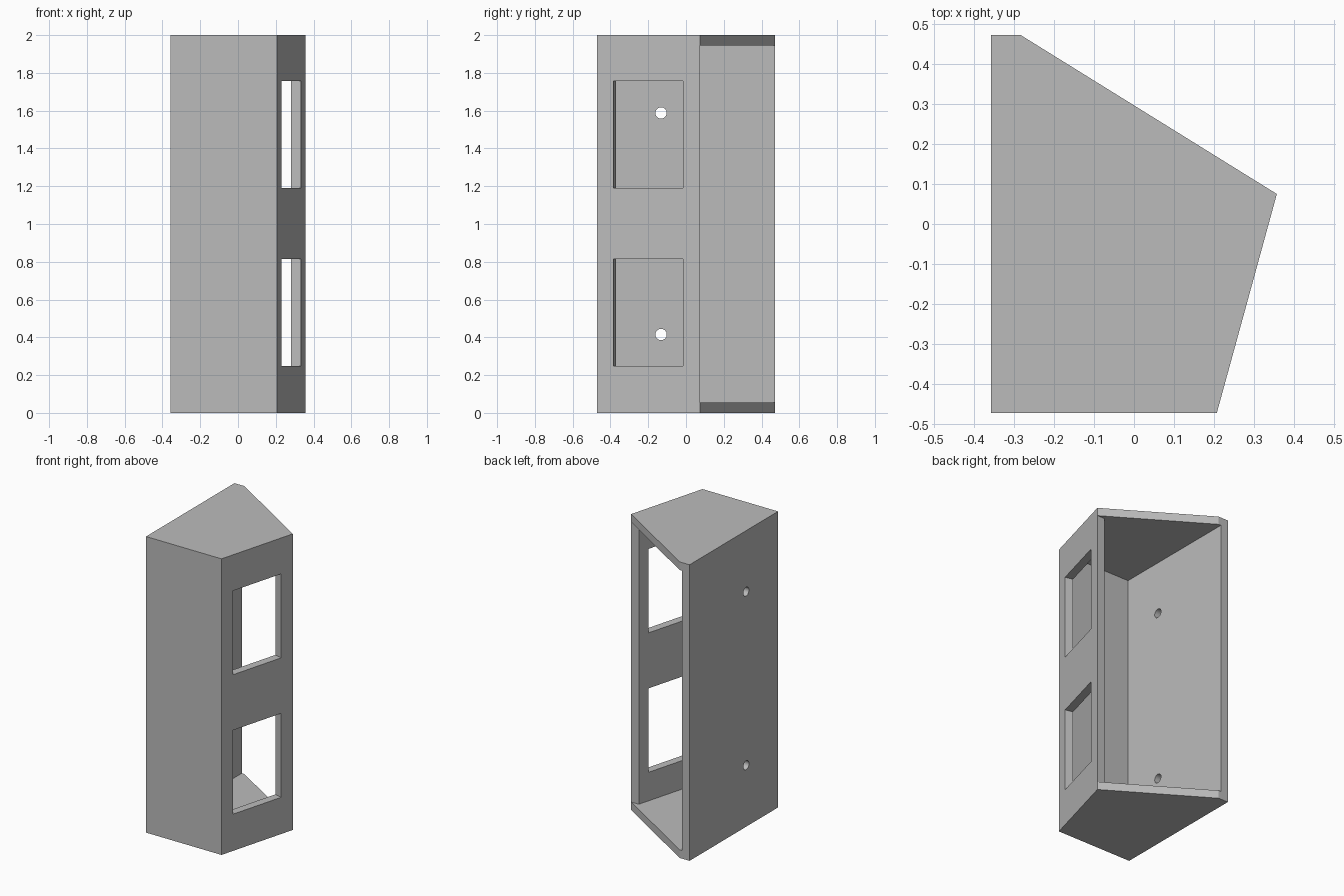
import bpy
import bmesh
from math import atan2, pi
from mathutils import Vector

cube = bpy.data.objects.get("Cube")
if cube:
    bpy.data.objects.remove(cube, do_unlink=True)

HEIGHT, WALL = 2.0, 0.055
LEFT, FRONT, BACK = -0.357, -0.472, 0.472
RIGHT_FRONT = Vector((0.207, FRONT))
RIGHT_BACK = Vector((0.357, 0.075))

grey = bpy.data.materials.new("plain grey")
grey.use_nodes = True
colour = (0.5, 0.5, 0.5, 1)
grey.diffuse_color = colour
grey.node_tree.nodes["Principled BSDF"].inputs["Base Color"].default_value = colour


def prism(name, outline, z0, z1):
    """Upright prism over an outline."""
    bm = bmesh.new()
    face = bm.faces.new([bm.verts.new((x, y, z0)) for x, y in outline])
    top = bmesh.ops.extrude_face_region(bm, geom=[face])["geom"]
    verts = [v for v in top if isinstance(v, bmesh.types.BMVert)]
    bmesh.ops.translate(bm, verts=verts, vec=(0, 0, z1 - z0))
    bmesh.ops.recalc_face_normals(bm, faces=bm.faces)
    mesh = bpy.data.meshes.new(name)
    bm.to_mesh(mesh)
    bm.free()
    mesh.materials.append(grey)
    obj = bpy.data.objects.new(name, mesh)
    bpy.context.collection.objects.link(obj)
    return obj


def cut(target, cutter):
    """Subtract the cutter for good, then remove it."""
    cutter.hide_render = True
    mod = target.modifiers.new("cut", "BOOLEAN")
    mod.operation, mod.solver, mod.object = "DIFFERENCE", "EXACT", cutter
    bpy.context.view_layer.objects.active = target
    bpy.ops.object.modifier_apply(modifier=mod.name)
    bpy.data.objects.remove(cutter, do_unlink=True)


# Five-sided housing
housing = prism("housing", [(LEFT, FRONT), RIGHT_FRONT, RIGHT_BACK,
                            (-0.283, BACK), (LEFT, BACK)], 0, HEIGHT)

# Hollow interior, open along the slanted back
along = (RIGHT_BACK - RIGHT_FRONT).normalized()
slope = along.x / along.y
inset = WALL / along.y
inner_x, inner_y = LEFT + WALL, FRONT + WALL
cavity = [(inner_x, inner_y),
          (RIGHT_FRONT.x + slope * WALL - inset, inner_y),
          (RIGHT_BACK.x - inset, RIGHT_BACK.y),
          (0.6, RIGHT_BACK.y), (0.6, 0.7), (inner_x, 0.7)]
cut(housing, prism("cavity_cutter", cavity, WALL, HEIGHT - WALL))

# Two rectangular windows, cut square to the slanted wall
outward = Vector((along.y, -along.x))
near = RIGHT_FRONT + along * ((-0.385 - FRONT) / along.y)
far = RIGHT_FRONT + along * ((-0.015 - FRONT) / along.y)
window = [p + outward * d for p, d in
          ((near, -0.1), (near, 0.1), (far, 0.1), (far, -0.1))]
for z in (0.248, 1.19):
    cut(housing, prism("window_cutter", window, z, z + 0.567))

# Two round screw holes in the flat side wall
for z in (0.415, 1.588):
    bpy.ops.mesh.primitive_cylinder_add(
        vertices=32, radius=0.03, depth=0.2,
        location=(LEFT + WALL / 2, -0.132, z), rotation=(0, pi / 2, 0))
    cut(housing, bpy.context.object)

# Smooth hole walls, crisp housing edges
bpy.ops.object.select_all(action="DESELECT")
housing.select_set(True)
bpy.context.view_layer.objects.active = housing
bpy.ops.object.shade_smooth_by_angle(angle=pi / 6)
